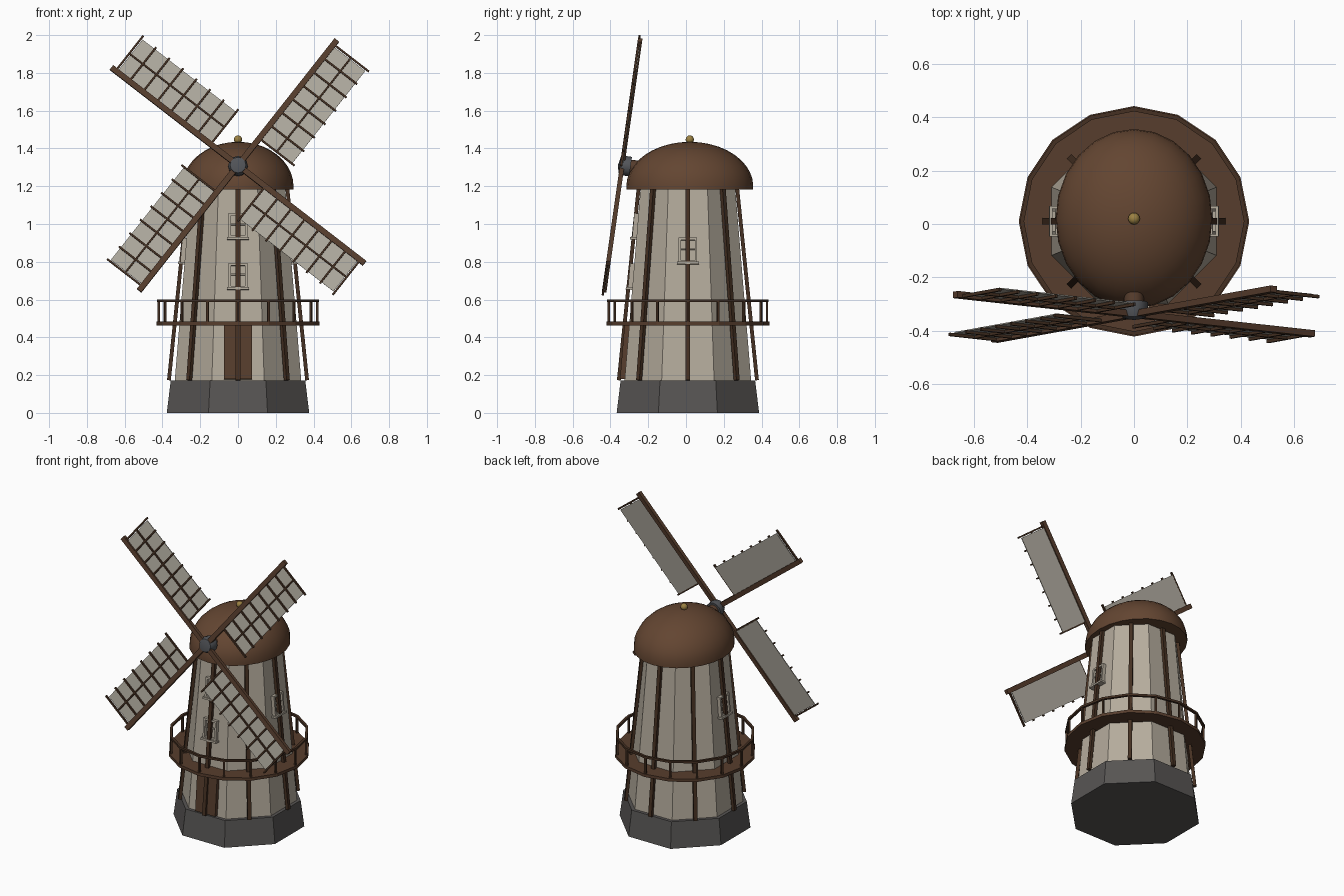
import bpy, bmesh, math
from mathutils import Matrix, Vector

if "Cube" in bpy.data.objects:
    bpy.data.objects.remove(bpy.data.objects["Cube"])

CY = 0.01                       # tower axis sits slightly behind the origin
OCT = math.radians(22.5)
K8 = 1 / math.cos(OCT)          # octagon: flat distance -> corner radius


def mat(name, r, g, b):
    m = bpy.data.materials.new(name)
    m.diffuse_color = (r, g, b, 1)
    m.use_nodes = True
    m.node_tree.nodes["Principled BSDF"].inputs["Base Color"].default_value = m.diffuse_color
    return m


PLASTER = mat("plaster", 0.46, 0.41, 0.335)
CLOTH = mat("sail_cloth", 0.45, 0.42, 0.36)
STONE = mat("dark_stone", 0.095, 0.09, 0.087)
ROOF = mat("roof_brown", 0.125, 0.06, 0.031)
WOOD = mat("wood", 0.095, 0.047, 0.026)
DARK = mat("dark_wood", 0.06, 0.03, 0.016)
IRON = mat("iron", 0.085, 0.09, 0.1)
GOLD = mat("gold", 0.33, 0.22, 0.055)


def T(x, y, z):
    return Matrix.Translation((x, y, z))


def R(angle, axis):
    return Matrix.Rotation(angle, 4, axis)


def finish(name, bm, material, smooth=False):
    bmesh.ops.remove_doubles(bm, verts=bm.verts, dist=1e-5)
    bmesh.ops.recalc_face_normals(bm, faces=bm.faces)
    me = bpy.data.meshes.new(name)
    bm.to_mesh(me)
    bm.free()
    me.materials.append(material)
    ob = bpy.data.objects.new(name, me)
    bpy.context.collection.objects.link(ob)
    if smooth:
        bpy.ops.object.select_all(action='DESELECT')
        ob.select_set(True)
        bpy.context.view_layer.objects.active = ob
        bpy.ops.object.shade_smooth_by_angle(angle=math.radians(40))
    return ob


def boxes(name, items, material):
    """items: list of (matrix, size)"""
    bm = bmesh.new()
    for m, s in items:
        bmesh.ops.create_cube(bm, size=1, matrix=m @ Matrix.Diagonal((*s, 1)))
    return finish(name, bm, material)


def lathe(name, profile, n, material, phase=0.0, m=None, closed=False, smooth=False):
    """Spin (radius, height) points round z; closed joins last point to first."""
    m = m or T(0, CY, 0)
    bm = bmesh.new()
    rings = []
    for r, z in profile:
        if r < 1e-6:
            rings.append([bm.verts.new(m @ Vector((0, 0, z)))] * n)
        else:
            rings.append([bm.verts.new(m @ Vector((r * math.cos(phase + k * math.tau / n),
                                                   r * math.sin(phase + k * math.tau / n), z)))
                          for k in range(n)])
    pairs = list(zip(rings, rings[1:])) + ([(rings[-1], rings[0])] if closed else [])
    for a, b in pairs:
        for k in range(n):
            j = (k + 1) % n
            quad = list(dict.fromkeys((a[k], a[j], b[j], b[k])))
            bm.faces.new(quad)
    return finish(name, bm, material, smooth)


# --- stone base and tower body (octagons with a flat side to the front)
lathe("stone_base", [(0, 0), (0.377 * K8, 0), (0.356 * K8, 0.172), (0, 0.172)], 8, STONE, OCT)
lathe("tower", [(0, 0.17), (0.335 * K8, 0.17), (0.25 * K8, 1.195), (0, 1.195)], 8, PLASTER, OCT)


def on_wall(angle, z, slope=0.0833, r0=0.335):
    """Frame on a tower side: x outward, y sideways, z up the wall."""
    return (T(0, CY, 0) @ R(angle, 'Z') @ T(r0 - slope * (z - 0.17), 0, z)
            @ R(-math.atan(slope), 'Y'))


# --- leaning timber posts in front of each tower side
boxes("timber_posts", [(on_wall(k * math.pi / 4, 0.685, 0.103, 0.366), (0.02, 0.024, 1.03))
                       for k in range(8)], DARK)

# --- door
FRONT = -math.pi / 2
boxes("door", [(on_wall(FRONT, 0.32), (0.05, 0.148, 0.285))], WOOD)


# --- windows: thin frame, mullions and sill
def window(name, angle, z):
    w = on_wall(angle, z)
    items = [(w @ T(0.008, s * 0.043, 0.005), (0.03, 0.012, 0.125)) for s in (-1, 1)]
    items += [(w @ T(0.008, 0, s * 0.06 + 0.005), (0.03, 0.098, 0.012)) for s in (-1, 1)]
    items += [(w @ T(0.005, 0, 0.01), (0.02, 0.008, 0.115)),
              (w @ T(0.005, 0, 0.012), (0.02, 0.08, 0.008)),
              (w @ T(0.012, 0, -0.063), (0.045, 0.115, 0.012))]
    boxes(name, items, PLASTER)


window("window_front_low", FRONT, 0.72)
window("window_front_high", FRONT, 0.985)
window("window_right", 0, 0.855)
window("window_left", math.pi, 0.855)

# --- balcony deck, handrail and posts
lathe("balcony_deck", [(0.3, 0.463), (0.432, 0.463), (0.432, 0.483), (0.3, 0.483)], 16, WOOD, closed=True)
lathe("balcony_rail", [(0.412, 0.586), (0.428, 0.586), (0.428, 0.6), (0.412, 0.6)], 16, DARK, closed=True)
boxes("balcony_posts", [(T(0, CY, 0) @ R(k * math.tau / 16, 'Z') @ T(0.419, 0, 0.535),
                         (0.012, 0.012, 0.11)) for k in range(16)], DARK)

# --- domed cap, longer front to back, with a gold ball
arc = [(math.cos(t * math.pi / 20), math.sin(t * math.pi / 20) * 0.235 + 1.2) for t in range(10)]
lathe("domed_cap", [(0, 1.183), (1, 1.183)] + arc + [(0, 1.435)], 24, ROOF,
      m=T(0, 0.02, 0) @ Matrix.Diagonal((0.294, 0.336, 1, 1)), smooth=True)
bm = bmesh.new()
bmesh.ops.create_uvsphere(bm, u_segments=16, v_segments=10, radius=0.022, matrix=T(0, 0.02, 1.447))
finish("gold_ball", bm, GOLD, True)

# --- sail wheel plane, tipped back; local -y is its front
WHEEL = T(0, -0.338, 1.31) @ R(math.radians(-8.1), 'X')
AXIS = WHEEL @ R(math.radians(90), 'X')       # local z runs forward along the shaft
lathe("sail_shaft", [(0, -0.15), (0.037, -0.15), (0.037, -0.02), (0, -0.02)], 16, WOOD, m=AXIS, smooth=True)
lathe("sail_hub", [(0, -0.045), (0.052, -0.045), (0.052, -0.01), (0.042, 0.014), (0, 0.022)],
      12, IRON, m=AXIS, smooth=True)

# --- four sails: stock, cloth on the clockwise side, lattice bars in front
stocks, cloths, bars = [], [], []
for k in range(4):
    b = WHEEL @ R(math.radians(-52 - 90 * k), 'Y')
    stocks.append((b @ T(0.425, 0, 0), (0.85, 0.024, 0.03)))
    cloths.append((b @ T(0.5, 0.002, -0.117), (0.625, 0.005, 0.205)))
    for i in range(8):
        end = i in (0, 7)
        length = 0.237 if end else 0.23
        bars.append((b @ T(0.183 + i * 0.0912, -0.005, -length / 2), (0.01, 0.012, length)))
    bars.append((b @ T(0.5, -0.005, -0.117), (0.64, 0.012, 0.009)))
boxes("sail_stocks", stocks, WOOD)
boxes("sail_cloth", cloths, CLOTH)
boxes("sail_lattice", bars, DARK)
